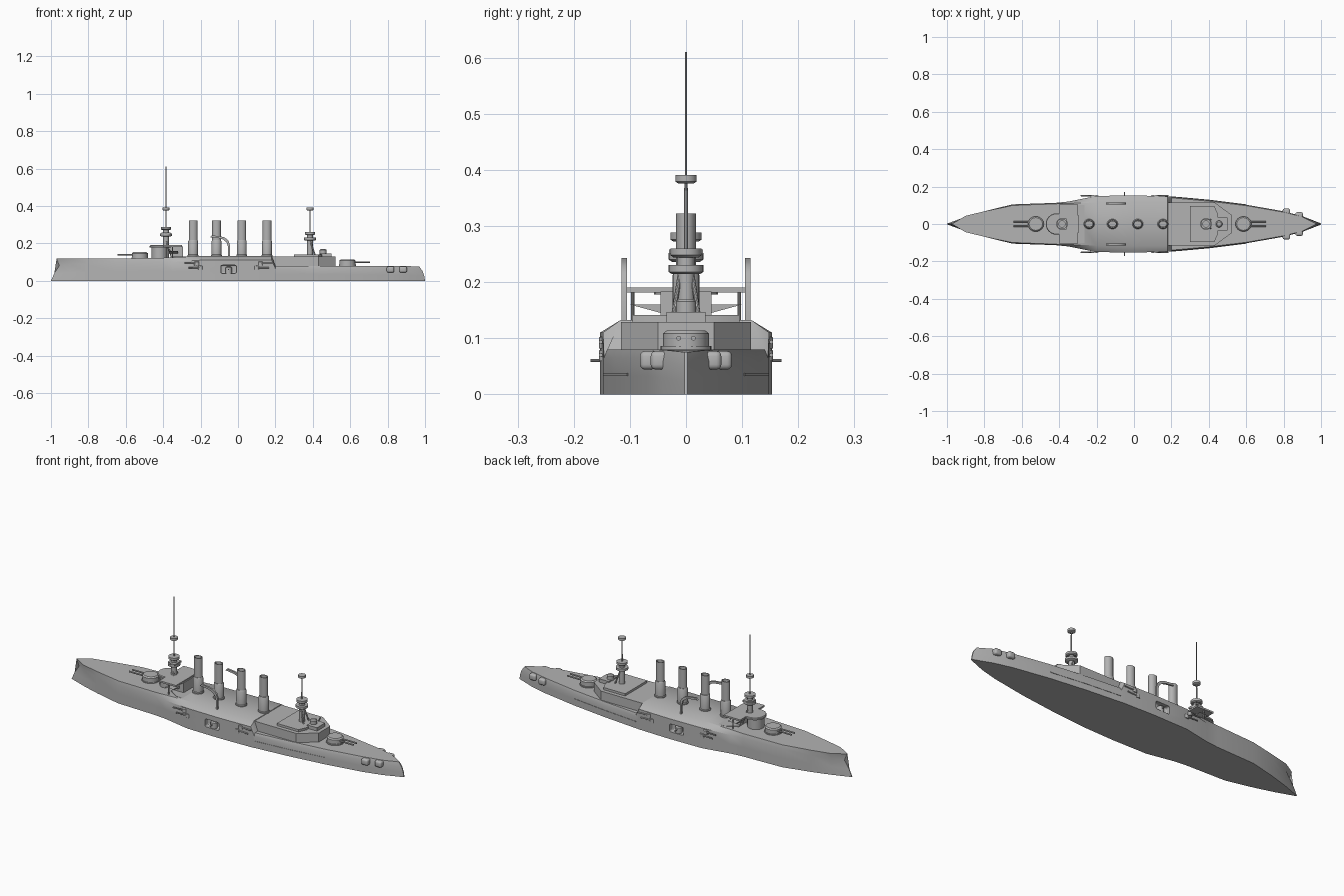
import bpy, bmesh
from math import sin, cos, pi
from mathutils import Vector

cube = bpy.data.objects.get("Cube")
if cube:
    bpy.data.objects.remove(cube, do_unlink=True)

grey = bpy.data.materials.new("ship grey")
grey.use_nodes = True
grey.diffuse_color = (0.45, 0.45, 0.45, 1)
grey.node_tree.nodes["Principled BSDF"].inputs["Base Color"].default_value = grey.diffuse_color
parts = []


def loft(name, rings, bevel=0.0):
    """Skin a list of equal closed rings and cap both ends."""
    bm = bmesh.new()
    rows = [[bm.verts.new(p) for p in ring] for ring in rings]
    n = len(rows[0])
    for a, b in zip(rows, rows[1:]):
        for i in range(n):
            bm.faces.new((a[i], a[(i + 1) % n], b[(i + 1) % n], b[i]))
    bm.faces.new(rows[0][::-1])
    bm.faces.new(rows[-1])
    bmesh.ops.recalc_face_normals(bm, faces=bm.faces)
    if bevel:
        bmesh.ops.bevel(bm, geom=bm.edges[:], offset=bevel, segments=3,
                        profile=0.5, affect='EDGES')
    mesh = bpy.data.meshes.new(name)
    bm.to_mesh(mesh)
    bm.free()
    mesh.materials.append(grey)
    ob = bpy.data.objects.new(name, mesh)
    bpy.context.collection.objects.link(ob)
    parts.append(ob)
    return ob


def prism(name, outline, z0, z1):
    return loft(name, [[(x, y, z) for x, y in outline] for z in (z0, z1)])


def box(name, x0, x1, y0, y1, z0, z1, bevel=0.0):
    outline = [(x0, y0), (x1, y0), (x1, y1), (x0, y1)]
    return loft(name, [[(x, y, z) for x, y in outline] for z in (z0, z1)], bevel)


def turned(name, x, y, profile, n=24, squash=1.0):
    """Upright turned part from (radius, height) pairs."""
    return loft(name, [[(x + r * cos(2 * pi * i / n), y + squash * r * sin(2 * pi * i / n), z)
                        for i in range(n)] for r, z in profile])


def rod(name, a, b, r, n=10):
    a, b = Vector(a), Vector(b)
    q = (b - a).to_track_quat('Z', 'Y')
    circle = [q @ Vector((r * cos(2 * pi * i / n), r * sin(2 * pi * i / n), 0)) for i in range(n)]
    return loft(name, [[a + c for c in circle], [b + c for c in circle]])


def both_sides(outline):
    return outline + [(x, -y) for x, y in reversed(outline)]


# Hull: position, side half width, deck half width, shoulder height, deck height
stations = [
    (-1, .002, .002, .08, .118), (-.9, .038, .044, .09, .118),
    (-.8, .068, .068, .09, .118), (-.65, .105, .099, .1, .119),
    (-.42, .113, .108, .1, .122), (-.35, .12, .11, .1, .125),
    (-.2, .15, .115, .11, .132), (0, .153, .117, .11, .132),
    (.18, .148, .117, .11, .132), (.2, .146, .14, .065, .08),
    (.4, .128, .122, .065, .08), (.6, .103, .098, .065, .08),
    (.8, .068, .063, .065, .08), (.9, .042, .038, .06, .079),
    (1, .003, .003, .05, .075)]
rakes = {-1: (0, .018, .045, .03), 1: (0, -.004, -.012, -.03)}
rings = []
for x, w, d, zs, zd in stations:
    rake = rakes.get(x, (0, 0, 0, 0))
    half = [(x + k, y, z) for k, (y, z) in zip(rake, [(w, 0), (w, zs * .5), (w, zs), (d, zd)])]
    rings.append(half + [(px, -py, pz) for px, py, pz in reversed(half)])
hull = loft("hull", rings)

# Midship gun ports cut into both sides
for side in (-1, 1):
    y0, y1 = sorted((side * .125, side * .19))
    cutter = box("gun_port_cutter", -.092, -.008, y0, y1, .04, .083, .008)
    parts.remove(cutter)
    cutter.hide_render = True
    cutter.hide_set(True)
    cut = hull.modifiers.new("gun port", 'BOOLEAN')
    cut.operation = 'DIFFERENCE'
    cut.object = cutter

# Superstructure and deckhouses
prism("superstructure", both_sides([(-.36, .06), (-.3, .1), (.2, .116), (.43, .116), (.52, .05)]), .07, .129)
prism("aft_deckhouse", both_sides([(.3, .095), (.43, .095), (.45, .05)]), .12, .141)
box("aft_cabin", .44, .5, -.035, .035, .12, .147)
turned("aft_conning_tower", .455, 0, [(.018, .12), (.018, .165), (.012, .17)])

# Funnels
for x in (-.24, -.115, .02, .155):
    turned("funnel_base", x, 0, [(.029, .12), (.029, .137), (.026, .14), (.026, .212), (.023, .217)], squash=.92)
    turned("funnel", x, 0, [(.023, .21), (.023, .322), (.019, .322), (.019, .3)], squash=.78)

# Bridge with wings and supporting brackets
box("bridge_house", -.36, -.295, -.045, .045, .12, .183)
box("bridge_wings", -.4, -.3, -.105, .105, .181, .19)
turned("conning_tower", -.42, 0, [(.042, .115), (.042, .178)])
turned("conning_platform", -.415, 0, [(.057, .178), (.057, .186), (.054, .19)])
for side in (-1, 1):
    tri = [(.045, .145), (.1, .16), (.045, .16)]
    loft("bridge_bracket", [[(x, side * y, z) for y, z in tri] for x in (-.37, -.32)])
    rod("bridge_strut", (-.35, side * .095, .12), (-.35, side * .095, .185), .003)

# Masts with round fighting tops
for name, x, levels, top in (("fore", -.385, (.236, .272), .61), ("aft", .385, (.214, .244), .39)):
    turned(name + "_mast_trunk", x, 0, [(.015, .12), (.015, .285 if top > .5 else .25)])
    for i, z in enumerate(levels):
        r = .031 - .003 * i
        turned(name + "_mast_platform", x, 0, [(r * .8, z), (r, z + .004), (r, z + .016)])
    turned(name + "_mast_pole", x, 0, [(.004, .24), (.003, .385)], 8)
    turned(name + "_lookout", x, 0, [(.014, .376), (.019, .379), (.019, .391)])
    rod(name + "_topmast", (x, 0, .38), (x, 0, top), .0018, 6)
    for side in (-1, 1):
        rod(name + "_mast_leg", (x + .03, side * .025, .125), (x, side * .01, .22), .004)
prism("fore_mast_wings", both_sides([(-.41, .012), (-.385, .03), (-.36, .03)]), .25, .258)

# Main turrets with twin guns
for name, x, z, aim in (("fore", -.525, .115, -1), ("aft", .585, .076, 1)):
    turned(name + "_barbette", x, 0, [(.045, z - .02), (.045, z + .01)])
    turned(name + "_turret", x, 0, [(.043, z + .008), (.043, z + .032), (.036, z + .038)], 16, .95)
    for y in (-.013, .013):
        rod(name + "_turret_gun", (x + aim * .03, y, z + .024), (x + aim * .12, y, z + .024), .0042)

# Side features, repeated on each beam
for side in (-1, 1):
    # Casemates with guns trained along the hull
    for x, aim in ((-.2, -1), (.1, 1)):
        for dx, z in ((0, .07), (.02, .093)):
            gx = x + aim * dx
            turned("casemate", gx, side * .14, [(.015, z - .011), (.015, z + .008), (.01, z + .011)], 16)
            rod("casemate_gun", (gx, side * .149, z), (gx + aim * .065, side * .152, z), .0035)
    # Broadside gun inside the midship port
    turned("port_gun_mount", -.05, side * .132, [(.018, .038), (.018, .07), (.01, .076)], 16)
    rod("port_gun", (-.05, side * .13, .06), (-.05, side * .17, .06), .003)
    # Rounded stern casemates
    for x, y in ((.815, .064), (.883, .045)):
        box("stern_casemate", x - .02, x + .02, side * y - .018, side * y + .018, .044, .077, .009)
    # Curved boat crane
    path = [(-.048, .12), (-.048, .185), (-.056, .21), (-.075, .226), (-.1, .233), (-.145, .238)]
    loft("boat_crane", [[(x + dx, side * .11 + dy, z + dx) for dx, dy in
                         ((-.005, -.005), (.005, -.005), (.005, .005), (-.005, .005))] for x, z in path])
    # Thin armour belt ledge
    loft("belt_ledge", [[(x, side * (w - .004), .033), (x, side * (w + .002), .033),
                         (x, side * (w + .002), .038), (x, side * (w - .004), .038)]
                        for x, w in ((.2, .146), (.4, .128), (.6, .103))])

# Smooth rounded forms, sharp corners kept
bpy.ops.object.select_all(action='DESELECT')
for ob in parts:
    ob.select_set(True)
bpy.context.view_layer.objects.active = hull
bpy.ops.object.shade_smooth_by_angle(angle=0.6)
